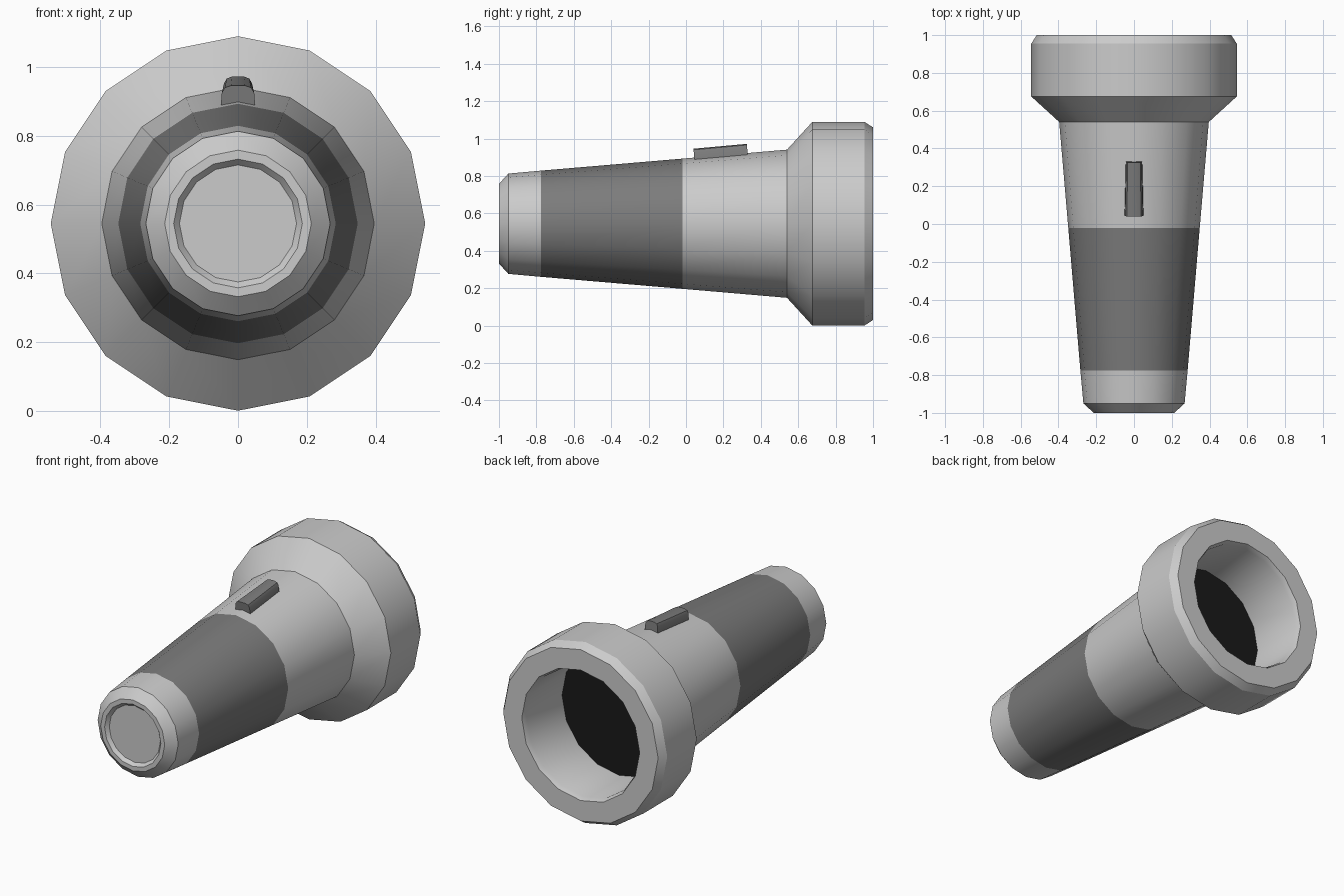
import bpy, bmesh
from math import sin, cos, tau, radians

if "Cube" in bpy.data.objects:
    bpy.data.objects.remove(bpy.data.objects["Cube"])

SIDES = 16
AXIS_Z = 0.545


def material(name, value):
    m = bpy.data.materials.new(name)
    m.diffuse_color = (value, value, value, 1)
    m.use_nodes = True
    m.node_tree.nodes["Principled BSDF"].inputs["Base Color"].default_value = m.diffuse_color
    return m


def finish(name, bm, mat=None, flip_check=False):
    if flip_check:
        bmesh.ops.recalc_face_normals(bm, faces=bm.faces)
    me = bpy.data.meshes.new(name)
    bm.to_mesh(me)
    bm.free()
    ob = bpy.data.objects.new(name, me)
    bpy.context.collection.objects.link(ob)
    if mat:
        me.materials.append(mat)
    bpy.ops.object.select_all(action='DESELECT')
    ob.select_set(True)
    bpy.context.view_layer.objects.active = ob
    bpy.ops.object.shade_smooth_by_angle(angle=radians(30))
    return ob


def revolve(name, profile, mat=None, cap_start=False, cap_end=False):
    """Spin (y, radius) points, ordered tail to head, around the long axis."""
    bm = bmesh.new()
    rings = [[bm.verts.new((r * cos(tau * i / SIDES), y, AXIS_Z + r * sin(tau * i / SIDES)))
              for i in range(SIDES)] for y, r in profile]
    for a, b in zip(rings, rings[1:]):
        for i in range(SIDES):
            j = (i + 1) % SIDES
            bm.faces.new((a[i], b[i], b[j], a[j]))
    if cap_start:
        bm.faces.new(rings[0])
    if cap_end:
        bm.faces.new(rings[-1][::-1])
    return finish(name, bm, mat)


rubber = material("dark_rubber", 0.2)
black = material("black", 0.01)

# Tail cap with a shallow recess in its end
revolve("tail_cap", [(-0.98, 0.17), (-1.0, 0.187), (-1.0, 0.213), (-0.95, 0.268),
                     (-0.775, 0.284)], cap_start=True)
# Grip band, flush with the tapered barrel
revolve("grip", [(-0.775, 0.284), (-0.02, 0.348)], rubber)
# Barrel, flared head and the inner wall of the opening
revolve("barrel_and_head", [(-0.02, 0.348), (0.54, 0.396), (0.675, 0.544), (0.955, 0.544),
                            (1.0, 0.515), (1.0, 0.392), (0.97, 0.38), (0.635, 0.38)])
# Dark disc at the bottom of the opening
revolve("lamp_disc", [(0.635, 0.38)], black, cap_end=True)

# Sliding switch: a rounded section swept along the barrel slope
half = [(0.052, -0.03), (0.047, 0.035), (0.038, 0.05), (0.02, 0.056)]
section = half + [(-x, z) for x, z in reversed(half)]
bm = bmesh.new()
ends = []
for y, base, width in ((0.045, 0.89, 1.0), (0.33, 0.916, 0.87)):
    # the end faces stand square to the slope
    ends.append([bm.verts.new((x * width, y - 0.09 * z, base + z)) for x, z in section])
n = len(section)
for i in range(n):
    j = (i + 1) % n
    bm.faces.new((ends[0][i], ends[0][j], ends[1][j], ends[1][i]))
bm.faces.new(ends[0])
bm.faces.new(ends[1][::-1])
finish("switch", bm, rubber, flip_check=True)
